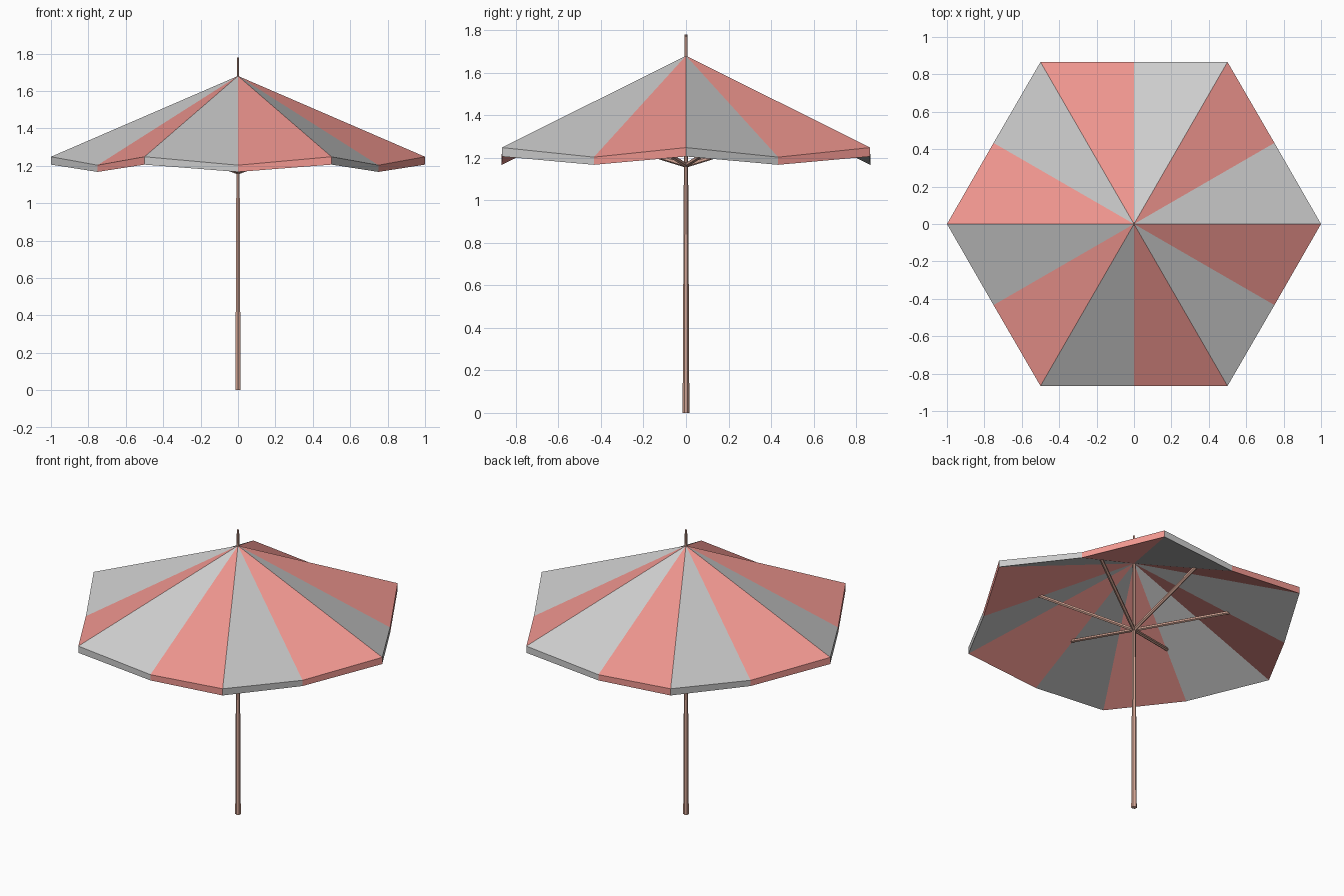
import bpy, bmesh
from math import sin, cos, pi
from mathutils import Vector

if "Cube" in bpy.data.objects:
    bpy.data.objects.remove(bpy.data.objects["Cube"])


def material(name, rgb):
    m = bpy.data.materials.new(name)
    m.diffuse_color = (*rgb, 1)
    m.use_nodes = True
    m.node_tree.nodes["Principled BSDF"].inputs["Base Color"].default_value = m.diffuse_color
    return m


def add_object(name, bm, mats):
    bmesh.ops.recalc_face_normals(bm, faces=bm.faces)
    me = bpy.data.meshes.new(name)
    bm.to_mesh(me)
    bm.free()
    for m in mats:
        me.materials.append(m)
    ob = bpy.data.objects.new(name, me)
    bpy.context.collection.objects.link(ob)
    return ob


def rod(name, start, end, r1, r2, mat):
    """Six-sided rod between two points."""
    start, end = Vector(start), Vector(end)
    d = end - start
    bm = bmesh.new()
    bmesh.ops.create_cone(bm, cap_ends=True, segments=6, radius1=r1, radius2=r2, depth=d.length)
    ob = add_object(name, bm, [mat])
    ob.location = (start + end) / 2
    if d.xy.length > 1e-6:
        ob.rotation_euler = d.to_track_quat('Z', 'Y').to_euler()
    return ob


grey = material("grey_cloth", (0.8, 0.8, 0.8))
red = material("red_cloth", (0.88, 0.31, 0.28))
wood = material("wood", (0.66, 0.38, 0.30))

# Canopy: twelve striped wedges, rim sagging between the six corners
bm = bmesh.new()
apex_top = bm.verts.new((0, 0, 1.68))
apex_under = bm.verts.new((0, 0, 1.60))
top, low = [], []
for i in range(12):
    r, z_top, z_low = (1.0, 1.248, 1.206) if i % 2 == 0 else (0.867, 1.203, 1.167)
    x, y = r * cos(i * pi / 6), r * sin(i * pi / 6)
    top.append(bm.verts.new((x, y, z_top)))
    low.append(bm.verts.new((x, y, z_low)))
for i in range(12):
    j = (i + 1) % 12
    for verts in ((apex_top, top[i], top[j]),
                  (top[i], low[i], low[j], top[j]),
                  (apex_under, low[j], low[i])):
        bm.faces.new(verts).material_index = i % 2
add_object("canopy", bm, [grey, red])

# Tapered pole
rod("pole", (0, 0, 0), (0, 0, 1.78), 0.016, 0.007, wood)

# Six struts from the pole to the middle of each canopy side
for k in range(6):
    a = pi / 6 + k * pi / 3
    rod(f"strut_{k + 1}", (0, 0, 1.165), (0.55 * cos(a), 0.55 * sin(a), 1.335),
        0.011, 0.011, wood)
